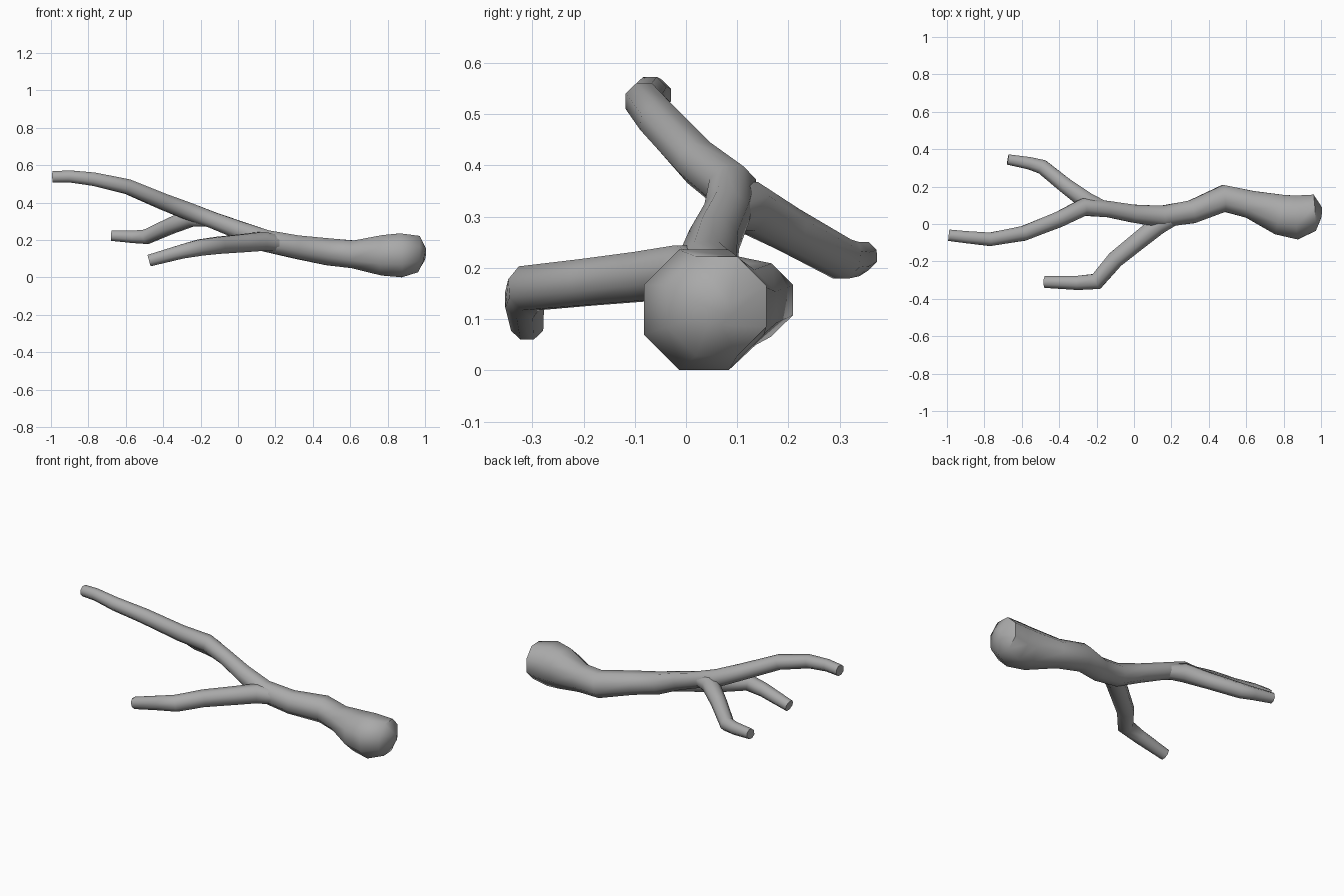
import bpy, bmesh, math
from mathutils import Vector

cube = bpy.data.objects.get("Cube")
if cube:
    bpy.data.objects.remove(cube)

bark = bpy.data.materials.new("grey_bark")
bark.use_nodes = True
COLOUR = (0.4, 0.4, 0.4, 1)
bark.diffuse_color = COLOUR
bark.node_tree.nodes["Principled BSDF"].inputs["Base Color"].default_value = COLOUR

SIDES = 8


def limb(name, path):
    """Sweep a tapering tube through (x, y, z, radius) stations."""
    bm = bmesh.new()
    pts = [Vector(p[:3]) for p in path]
    rings = []
    for i, p in enumerate(pts):
        ahead = (pts[min(i + 1, len(pts) - 1)] - p).normalized()
        behind = (p - pts[max(i - 1, 0)]).normalized()
        along = (ahead + behind).normalized()
        side = along.cross(Vector((0, 0, 1))).normalized()
        up = side.cross(along)
        ring = []
        for k in range(SIDES):
            a = math.tau * (k + 0.5) / SIDES
            ring.append(bm.verts.new(p + path[i][3] * (side * math.cos(a) + up * math.sin(a))))
        rings.append(ring)
    for a, b in zip(rings, rings[1:]):
        for k in range(SIDES):
            n = (k + 1) % SIDES
            bm.faces.new((a[k], a[n], b[n], b[k]))
    bm.faces.new(rings[0])
    bm.faces.new(rings[-1])
    bmesh.ops.recalc_face_normals(bm, faces=bm.faces)
    mesh = bpy.data.meshes.new(name)
    bm.to_mesh(mesh)
    bm.free()
    mesh.materials.append(bark)
    obj = bpy.data.objects.new(name, mesh)
    bpy.context.collection.objects.link(obj)
    bpy.ops.object.select_all(action="DESELECT")
    obj.select_set(True)
    bpy.context.view_layer.objects.active = obj
    bpy.ops.object.shade_smooth_by_angle(angle=math.radians(50))
    return obj


# Thick knobbed butt running into the long upper branch
limb("trunk_and_upper_branch", [
    (1.0, 0.055, 0.12, 0.035), (0.965, 0.06, 0.125, 0.105), (0.87, 0.035, 0.118, 0.127),
    (0.78, 0.05, 0.118, 0.117), (0.62, 0.105, 0.123, 0.08), (0.48, 0.137, 0.137, 0.078),
    (0.31, 0.065, 0.163, 0.067), (0.15, 0.04, 0.195, 0.063), (0, 0.055, 0.255, 0.052),
    (-0.14, 0.08, 0.308, 0.047), (-0.27, 0.09, 0.355, 0.05), (-0.4, 0.025, 0.405, 0.046),
    (-0.59, -0.05, 0.485, 0.043), (-0.77, -0.082, 0.525, 0.039),
    (-0.9, -0.07, 0.54, 0.035), (-0.99, -0.06, 0.537, 0.033)])

# Rear fork splitting off the upper branch
limb("rear_branch", [
    (-0.16, 0.085, 0.31, 0.04), (-0.25, 0.12, 0.32, 0.052), (-0.36, 0.2, 0.275, 0.045),
    (-0.49, 0.305, 0.217, 0.042), (-0.56, 0.325, 0.217, 0.036), (-0.675, 0.345, 0.223, 0.03)])

# Front fork splitting off the trunk
limb("front_branch", [
    (0.23, 0.045, 0.18, 0.045), (0.13, -0.005, 0.193, 0.055), (0.03, -0.085, 0.183, 0.052),
    (-0.1, -0.19, 0.172, 0.049), (-0.2, -0.307, 0.16, 0.047),
    (-0.3, -0.315, 0.138, 0.041), (-0.475, -0.31, 0.09, 0.034)])
